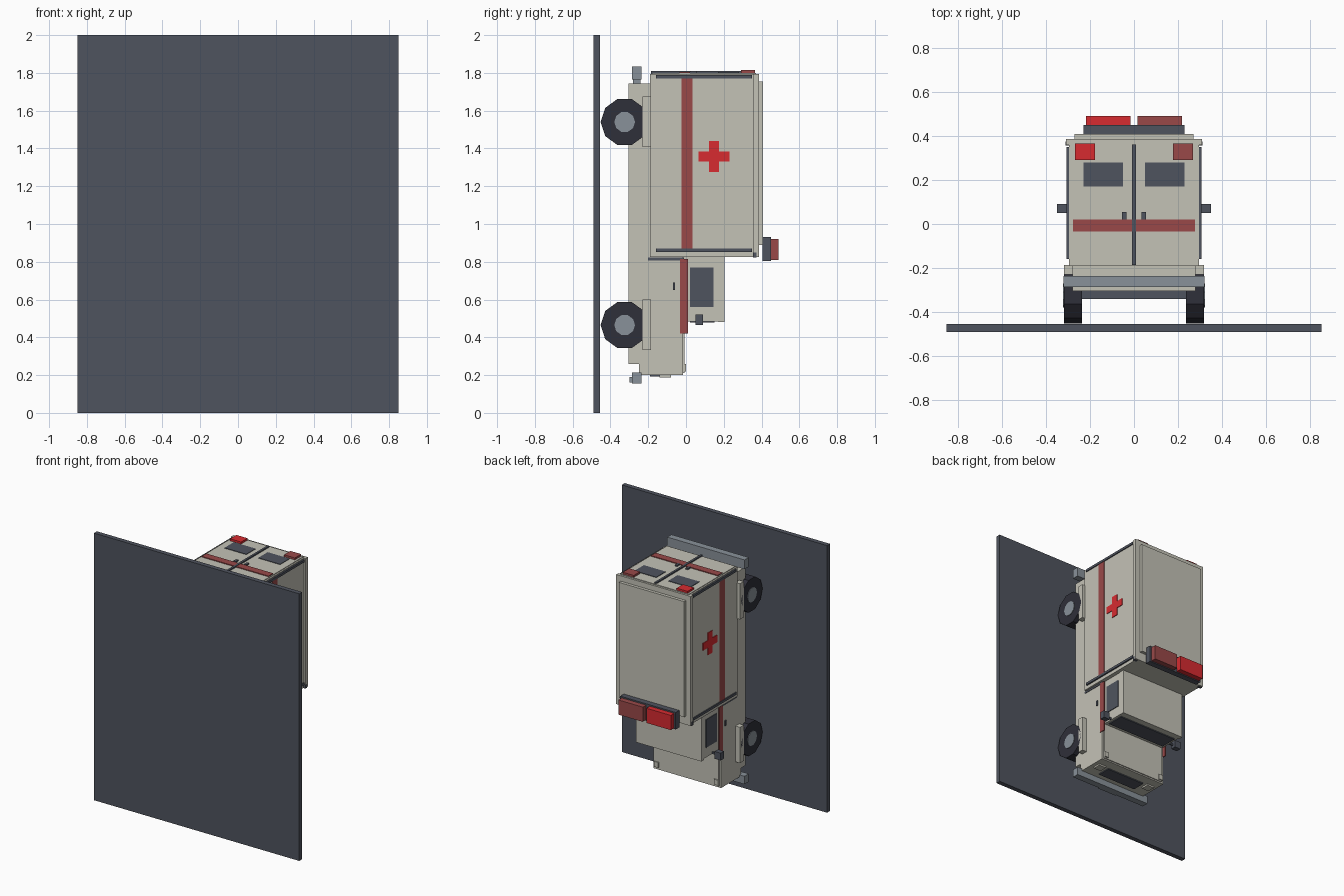
import bpy
import bmesh
import math

default = bpy.data.objects.get("Cube")
if default:
    bpy.data.objects.remove(default, do_unlink=True)


def material(name, r, g, b):
    m = bpy.data.materials.new(name)
    m.use_nodes = True
    m.diffuse_color = (r, g, b, 1)
    m.node_tree.nodes["Principled BSDF"].inputs["Base Color"].default_value = (r, g, b, 1)
    return m


CREAM = material("cream paint", 0.55, 0.54, 0.47)
RED = material("bright red", 0.68, 0.024, 0.03)
DULL = material("dull red", 0.32, 0.066, 0.066)
SLATE = material("dark slate", 0.078, 0.088, 0.113)
TYRE = material("tyre black", 0.028, 0.029, 0.041)
STEEL = material("steel grey", 0.25, 0.285, 0.32)


def finish(name, bm, mat):
    bmesh.ops.recalc_face_normals(bm, faces=bm.faces)
    mesh = bpy.data.meshes.new(name)
    bm.to_mesh(mesh)
    bm.free()
    mesh.materials.append(mat)
    obj = bpy.data.objects.new(name, mesh)
    bpy.context.collection.objects.link(obj)
    return obj


def block(name, mat, x, y, z):
    """Box from (low, high) ranges on each axis."""
    bm = bmesh.new()
    bmesh.ops.create_cube(bm, size=1)
    for v in bm.verts:
        v.co = [r[0] if c < 0 else r[1] for c, r in zip(v.co, (x, y, z))]
    return finish(name, bm, mat)


def centred(name, mat, half, y, z):
    return block(name, mat, (-half, half), y, z)


def pair(name, mat, x, y, z, right_mat=None):
    """Box on the left (+x) and its mirror on the right."""
    block("left_" + name, mat, x, y, z)
    block("right_" + name, right_mat or mat, (-x[1], -x[0]), y, z)


def cylinder(name, mat, radius, x, y, z, sides=10):
    bpy.ops.mesh.primitive_cylinder_add(
        vertices=sides, radius=radius, depth=x[1] - x[0],
        location=((x[0] + x[1]) / 2, y, z), rotation=(0, math.pi / 2, 0))
    obj = bpy.context.object
    obj.name = name
    obj.data.materials.append(mat)


def cross(name, mat, x, y, z, arm, half):
    """Plus-shaped plate on a side wall."""
    bm = bmesh.new()
    points = []
    for i in range(4):
        c, s = round(math.cos(i * math.pi / 2)), round(math.sin(i * math.pi / 2))
        for u, v in ((half, half), (arm, -half), (arm, half)):
            if (u, v) == (half, half):
                v = -half
            points.append((x[0], y + u * c - v * s, z + u * s + v * c))
    face = bm.faces.new([bm.verts.new(p) for p in points])
    new = bmesh.ops.extrude_face_region(bm, geom=[face])["geom"]
    for v in new:
        if isinstance(v, bmesh.types.BMVert):
            v.co.x = x[1]
    finish(name, bm, mat)


# Road plate
centred("ground_plate", SLATE, 0.85, (-0.49, -0.455), (0, 2))

# Chassis, cab and bonnet
centred("chassis", CREAM, 0.28, (-0.305, -0.18), (0.26, 1.745))
centred("cab_lower", CREAM, 0.28, (-0.25, -0.015), (0.2, 0.83))
centred("bonnet_panel", CREAM, 0.265, (-0.02, -0.008), (0.21, 0.5))
centred("cab_upper", CREAM, 0.265, (-0.02, 0.17), (0.485, 0.83))
centred("cab_roof", CREAM, 0.27, (0.17, 0.205), (0.48, 0.83))
centred("windscreen", SLATE, 0.245, (0.02, 0.15), (0.478, 0.49))
pair("cab_window", SLATE, (0.26, 0.27), (0.02, 0.145), (0.56, 0.77))
pair("cab_stripe", DULL, (0.276, 0.285), (-0.032, 0.01), (0.42, 0.815))
pair("door_handle", SLATE, (0.275, 0.288), (-0.07, -0.057), (0.65, 0.69))
pair("door_seam", SLATE, (0.275, 0.284), (-0.2, -0.01), (0.808, 0.822))
pair("mirror_arm", SLATE, (0.26, 0.31), (0.06, 0.07), (0.485, 0.5))
pair("mirror", SLATE, (0.3, 0.35), (0.05, 0.09), (0.465, 0.52))

# Nose
centred("grille", SLATE, 0.16, (-0.19, -0.09), (0.192, 0.21))
pair("headlight", CREAM, (0.19, 0.25), (-0.14, -0.08), (0.188, 0.21))
pair("indicator", CREAM, (0.23, 0.265), (-0.015, 0), (0.22, 0.26))
centred("front_bumper", STEEL, 0.32, (-0.285, -0.235), (0.155, 0.215))
centred("number_plate", STEEL, 0.08, (-0.3, -0.26), (0.16, 0.19))
centred("rear_bumper", STEEL, 0.32, (-0.285, -0.235), (1.765, 1.835))
centred("rear_bumper_mount", STEEL, 0.2, (-0.28, -0.24), (1.74, 1.77))

# Patient box
centred("box_body", CREAM, 0.295, (-0.19, 0.385), (0.825, 1.795))
centred("roof_panel", CREAM, 0.27, (0.38, 0.408), (0.89, 1.755))
pair("side_panel", CREAM, (0.29, 0.3), (-0.16, 0.35), (0.87, 1.77))
pair("roof_rail", CREAM, (0.28, 0.308), (0.358, 0.386), (0.825, 1.795))
for z in (0.86, 1.78):
    pair("side_trim", SLATE, (0.29, 0.306), (-0.16, 0.35), (z - 0.009, z + 0.009))
pair("corner_marker", SLATE, (0.28, 0.31), (0.356, 0.374), (0.822, 0.85))
pair("box_stripe", DULL, (0.295, 0.304), (-0.025, 0.035), (0.87, 1.77))
cross("left_cross", RED, (0.298, 0.305), 0.148, 1.357, 0.083, 0.027)
cross("right_cross", RED, (-0.305, -0.298), 0.148, 1.357, 0.083, 0.027)

# Rear doors
pair("rear_door", CREAM, (0.004, 0.284), (-0.18, 0.37), (1.79, 1.8))
centred("rear_seam", SLATE, 0.008, (-0.185, 0.36), (1.79, 1.809))
pair("rear_window", SLATE, (0.05, 0.23), (0.17, 0.28), (1.795, 1.804))
pair("rear_handle", SLATE, (0.035, 0.054), (0.02, 0.055), (1.795, 1.81))
centred("rear_stripe", DULL, 0.277, (-0.035, 0.02), (1.797, 1.806))
pair("rear_lamp", DULL, (0.178, 0.268), (0.29, 0.365), (1.79, 1.815), RED)

# Roof light bar
centred("light_bar_base", SLATE, 0.23, (0.405, 0.45), (0.803, 0.93))
pair("light_bar_lamp", DULL, (0.015, 0.217), (0.445, 0.49), (0.81, 0.92), RED)

# Wheels and arches
for end, z in (("front", 0.465), ("rear", 1.54)):
    pair(end + "_arch", CREAM, (0.27, 0.318), (-0.23, -0.185), (z - 0.133, z + 0.135))
    centred(end + "_axle", SLATE, 0.24, (-0.34, -0.3), (z - 0.02, z + 0.02))
    for side, s in (("left", 1), ("right", -1)):
        label = side + "_" + end
        cylinder(label + "_tyre", TYRE, 0.127, sorted((s * 0.235, s * 0.318)), -0.325, z)
        cylinder(label + "_hub", STEEL, 0.055, sorted((s * 0.3, s * 0.322)), -0.325, z)
